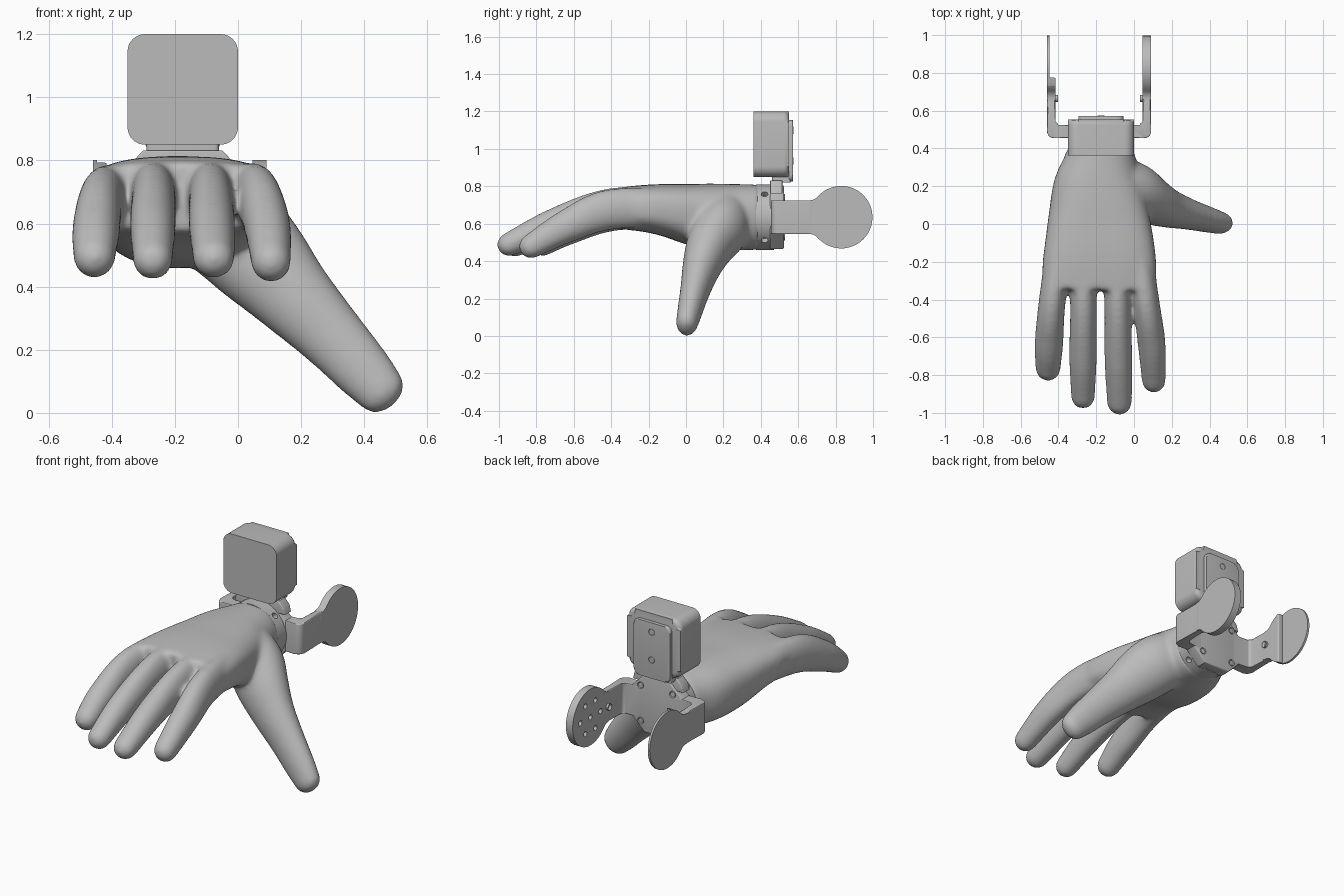
import bpy, bmesh, math
from mathutils import Vector

old = bpy.data.objects.get("Cube")
if old:
    bpy.data.objects.remove(old, do_unlink=True)

GREY = (0.5, 0.5, 0.5, 1)
grey = bpy.data.materials.new("plain grey")
grey.use_nodes = True
grey.diffuse_color = GREY
grey.node_tree.nodes["Principled BSDF"].inputs["Base Color"].default_value = GREY

CX, CZ, R = -0.175, 0.635, 0.175      # wrist axis and radius
PAD = 0.004                           # makes up for the shrinkage of smoothing
built = []


def finish(name, bm):
    bmesh.ops.recalc_face_normals(bm, faces=bm.faces)
    mesh = bpy.data.meshes.new(name)
    bm.to_mesh(mesh)
    bm.free()
    mesh.materials.append(grey)
    obj = bpy.data.objects.new(name, mesh)
    bpy.context.collection.objects.link(obj)
    built.append(obj)
    return obj


def arc(cx, cy, r, start, end, n=8):
    angles = [math.radians(start + (end - start) * i / n) for i in range(n + 1)]
    return [(cx + r * math.cos(a), cy + r * math.sin(a)) for a in angles]


def rounded_rect(x0, x1, y0, y1, r, n=8):
    return (arc(x1 - r, y1 - r, r, 0, 90, n) + arc(x0 + r, y1 - r, r, 90, 180, n)
            + arc(x0 + r, y0 + r, r, 180, 270, n) + arc(x1 - r, y0 + r, r, 270, 360, n))


def prism(name, outline, axis, lo, hi, bevel=0, ends="both"):
    """Extrude a flat outline along an axis, with optional rounded rims."""
    bm = bmesh.new()
    k = "xyz".index(axis)

    def point(p, d):
        c = list(p)
        c.insert(k, d)
        return c

    rings = [[bm.verts.new(point(p, d)) for p in outline] for d in (lo, hi)]
    caps = [bm.faces.new(r) for r in rings]
    n = len(outline)
    for i in range(n):
        j = (i + 1) % n
        bm.faces.new((rings[0][i], rings[0][j], rings[1][j], rings[1][i]))
    if bevel:
        chosen = {"both": caps, "hi": caps[1:]}[ends]
        rim = [e for f in chosen for e in f.edges]
        bmesh.ops.bevel(bm, geom=rim, offset=bevel, segments=4, profile=0.5, affect='EDGES')
    return finish(name, bm)


def spline(pts, steps=6):
    """Smooth curve through points of any dimension."""
    out = []
    for i in range(len(pts) - 1):
        a, b, c, d = (pts[max(0, min(len(pts) - 1, i + k))] for k in (-1, 0, 1, 2))
        for s in range(steps):
            t = s / steps
            out.append([q + t / 2 * (r - p + t * (2 * p - 5 * q + 4 * r - w + t * (3 * (q - r) + w - p)))
                        for p, q, r, w in zip(a, b, c, d)])
    return out + [list(pts[-1])]


def limb(bm, pts, side, dome=True):
    """Loft sections (x, y, z, side radius, depth radius, squareness) along a path."""
    path = spline(pts)
    sections = []
    for i, p in enumerate(path):
        t = Vector(path[min(i + 1, len(path) - 1)][:3]) - Vector(path[max(i - 1, 0)][:3])
        power = p[5] if len(p) > 5 else 2
        sections.append((Vector(p[:3]), t.normalized(), p[3] + PAD, p[4] + PAD, power))
    if dome:
        c, t, a, b, power = sections[-1]
        for k in range(1, 7):
            f = math.radians(14 * k)
            sections.append((c + t * a * math.sin(f), t, a * math.cos(f), b * math.cos(f), power))
    rings = []
    n = 32
    for c, t, a, b, power in sections:
        v = t.cross(Vector(side)).normalized()
        u = v.cross(t)
        ring = []
        for i in range(n):
            ca, sa = math.cos(math.tau * i / n), math.sin(math.tau * i / n)
            e = 2 / power
            ring.append(bm.verts.new(c + u * a * math.copysign(abs(ca) ** e, ca)
                                     + v * b * math.copysign(abs(sa) ** e, sa)))
        rings.append(ring)
    for r, s in zip(rings, rings[1:]):
        for i in range(n):
            j = (i + 1) % n
            bm.faces.new((r[i], r[j], s[j], s[i]))
    bm.faces.new(rings[0])
    bm.faces.new(rings[-1])


def rod(bm, center, direction, r, depth, sides=20):
    d = Vector(direction).normalized()
    mat = d.to_track_quat('Z', 'Y').to_matrix().to_4x4()
    mat.translation = center
    bmesh.ops.create_cone(bm, cap_ends=True, segments=sides, radius1=r, radius2=r, depth=depth, matrix=mat)


def screw(name, center, direction):
    bm = bmesh.new()
    rod(bm, center, direction, 0.019, 0.022)
    d = Vector(direction).normalized()
    bm.normal_update()
    top = max(bm.faces, key=lambda f: f.calc_center_median().dot(d))
    bmesh.ops.inset_individual(bm, faces=[top], thickness=0.009)
    bmesh.ops.translate(bm, verts=top.verts, vec=-d * 0.012)
    finish(name, bm)


def drill(obj, rods):
    bm = bmesh.new()
    for r in rods:
        rod(bm, *r)
    cutter = finish(obj.name + "_cutter", bm)
    cutter.hide_render = True
    cutter.hide_set(True)
    built.remove(cutter)
    mod = obj.modifiers.new("holes", 'BOOLEAN')
    mod.operation = 'DIFFERENCE'
    mod.object = cutter


# Hand: palm, four fingers and thumb fused into one smooth skin
bm = bmesh.new()
limb(bm, [(CX, .4, .635, .17, .17, 2.2), (-.18, .32, .635, .195, .172, 2.3), (-.19, .2, .637, .235, .173, 2.5),
          (-.187, .05, .648, .262, .163, 2.7), (-.183, -.1, .672, .285, .138, 2.9),
          (-.183, -.22, .682, .298, .122, 3), (-.185, -.35, .683, .295, .108, 3)], (1, 0, 0), False)
fingers = [
    [(-.38, -.05, .68, .07, .1), (-.432, -.4, .667, .067, .105), (-.45, -.63, .575, .072, .085), (-.455, -.765, .493, .063, .063)],
    [(-.28, -.05, .69, .075, .1), (-.268, -.4, .682, .067, .105), (-.27, -.7, .59, .069, .084), (-.27, -.915, .485, .06, .06)],
    [(-.1, -.05, .69, .075, .1), (-.087, -.4, .682, .067, .105), (-.083, -.7, .597, .07, .084), (-.077, -.945, .49, .063, .06)],
    [(.01, -.05, .68, .07, .1), (.062, -.4, .677, .067, .105), (.093, -.63, .59, .07, .087), (.105, -.83, .478, .06, .062)],
]
for f in fingers:
    limb(bm, f, (1, 0, 0))
limb(bm, [(-.13, .25, .64, .11, .15), (-.02, .19, .575, .14, .165), (.07, .13, .485, .125, .155),
          (.17, .085, .375, .1, .128), (.29, .05, .25, .077, .105), (.4, .02, .13, .063, .09),
          (.455, .005, .068, .055, .077)], (0, 1, 0))
hand = finish("hand", bm)
mod = hand.modifiers.new("fuse", 'REMESH')
mod.mode = 'VOXEL'
mod.voxel_size = 0.01
mod.use_smooth_shade = True
mod = hand.modifiers.new("soften", 'SMOOTH')
mod.factor = 0.5
mod.iterations = 30

# Wrist collar with radial holes
collar = prism("wrist_collar", arc(CX, CZ, R, 0, 354, 59), 'y', .375, .47, .006)
diagonals = [(sx, sz) for sx in (-1, 1) for sz in (-1, 1)]
drill(collar, [((CX + sx * R * .7, .42, CZ + sz * R * .7), (sx, 0, sz), .018, .06) for sx, sz in diagonals])

# Eight-sided mounting plate with corner screws
w, c = .17, .085
octagon = [(CX + x, CZ + z) for x, z in ((w, c), (c, w), (-c, w), (-w, c), (-w, -c), (-c, -w), (c, -w), (w, -c))]
prism("mounting_plate", octagon, 'y', .45, .523, .008)
for sx, sz in diagonals:
    screw("plate_screw", (CX + sx * .105, .517, CZ + sz * .105), (0, 1, 0))
    if sz > 0:
        screw("shoulder_screw", (CX + sx * .13, .485, CZ + .145), (sx, 0, 1))

# Top bracket: sloped shoulders, back strap and screws
slope = [(-.34, .76), (-.01, .76), (-.02, .8), (-.05, .832), (-.3, .832), (-.33, .8)]
prism("bracket_shoulder", slope, 'y', .45, .515, .006)
prism("bracket_foot", rounded_rect(-.29, -.06, .46, .56, .015), 'z', .82, .852)
prism("bracket_strap", rounded_rect(-.295, -.055, .825, 1.155, .035), 'y', .545, .572, .008, "hi")
for z in (.935, 1.1):
    screw("strap_screw", (CX, .563, z), (0, 1, 0))

# Sensor box
prism("sensor_box", rounded_rect(-.35, 0, .85, 1.2, .055), 'y', .362, .552, .028, "hi")

# Side arms: a bent elbow and a round paddle on each side
HALF, FILLET, DY, DR = .09, .06, .83, .167
up = HALF + FILLET
back = math.sqrt((DR + FILLET) ** 2 - up ** 2)
lean = math.degrees(math.atan2(up, back))


def paddle_outline(start):
    """Strip flaring into a disc; start is the angle where the disc is cut off."""
    return ([(.62, CZ - HALF)] + arc(DY - back, CZ - up, FILLET, 90, lean)[:-1]
            + arc(DY, CZ, DR, lean - 180, -start, 20)
            + arc(DY, CZ, DR, start, 180 - lean, 20)
            + arc(DY - back, CZ + up, FILLET, -lean, -90)[1:] + [(.62, CZ + HALF)])


for side, label, outer in ((1, "left", .265), (-1, "right", .285)):
    def across(a, b):
        return sorted((CX + side * a, CX + side * b))

    mid = outer - .044
    bend = ([(.12, .455)] + arc(outer - .035, .49, .035, -90, 0) + [(outer, .66), (mid, .66)]
            + arc(mid - .015, .54, .015, 0, -90) + [(.12, .525)])
    prism(label + "_elbow", [(CX + side * x, y) for x, y in bend], 'z', CZ - HALF, CZ + HALF, .006)
    if side > 0:
        disc = prism("left_paddle", paddle_outline(3), 'x', *across(mid, outer), .018)
        holes = [(DY, CZ)] + arc(DY, CZ, .095, 0, 300, 5)
        drill(disc, [((CX + mid, y, z), (1, 0, 0), .015, .04) for y, z in holes])
    else:
        prism("right_paddle", paddle_outline(3), 'x', *across(outer - .013, outer), .005)
        prism("right_paddle_thick_half", paddle_outline(109), 'x', *across(mid, outer - .001), .008)
    screw(label + "_paddle_screw", (CX + side * (mid - .002), .665, CZ), (-side, 0, 0))

# Smooth shading with crisp edges
bpy.ops.object.select_all(action='DESELECT')
for obj in built:
    obj.select_set(True)
bpy.context.view_layer.objects.active = built[0]
bpy.ops.object.shade_smooth_by_angle(angle=math.radians(35))
